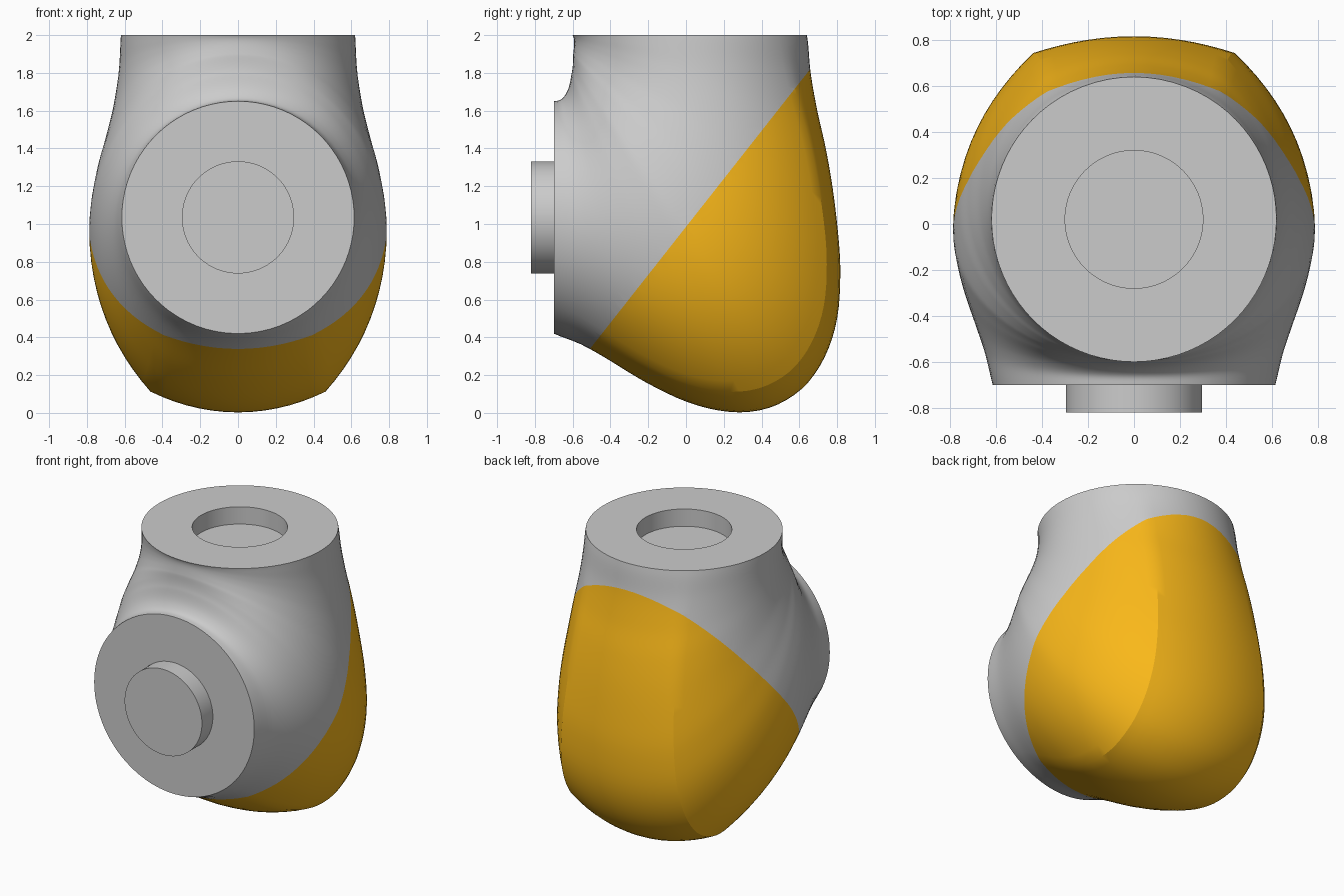
import bpy, bmesh
from math import sin, cos, asin, atan2, hypot, radians, degrees, pi
from mathutils import Vector

if "Cube" in bpy.data.objects:
    bpy.data.objects.remove(bpy.data.objects["Cube"])

PY, PZ = -0.70, 2.0      # all cross-sections fan around this line


def polar(points):
    return [(degrees(atan2(PZ - z, y - PY)), hypot(y - PY, z - PZ)) for y, z in points]


def smooth_lookup(table, a):
    """Cubic interpolation through (angle, value) pairs."""
    n = len(table)
    i = max(k for k in range(n - 1) if table[k][0] <= a + 1e-6)
    def slope(k):
        p, q = table[max(k - 1, 0)], table[min(k + 1, n - 1)]
        return (q[1] - p[1]) / (q[0] - p[0])
    (a0, v0), (a1, v1) = table[i], table[i + 1]
    d = a1 - a0
    t = min(max((a - a0) / d, 0), 1)
    return (v0 * (2*t**3 - 3*t**2 + 1) + slope(i) * d * (t**3 - 2*t**2 + t)
            + v1 * (3*t**2 - 2*t**3) + slope(i + 1) * d * (t**3 - t**2))


# Side-view outlines (y, z) and half width by fan angle
outer = polar([(.64, 2), (.66, 1.8), (.695, 1.6), (.74, 1.4), (.775, 1.2), (.80, 1.0),
               (.817, .75), (.80, .5), (.75, .33), (.67, .19), (.58, .10), (.45, .03),
               (.3, .003), (.15, .017), (0, .06), (-.2, .155), (-.4, .275), (-.55, .36), (-.7, .42)])
inner = polar([(-.6, 2), (-.597, 1.9), (-.605, 1.8), (-.63, 1.7), (-.66, 1.66), (-.7, 1.65)])
width = [(0, .62), (15.6, .633), (29, .668), (40, .72), (48, .763), (56, .787),
         (61, .778), (67.6, .745), (81, .655), (90, .615)]

# Section sample angles, with a sample exactly on each soft crease
PHI = asin(0.8)
angles = ([PHI * i / 12 for i in range(12)]
          + [PHI + (pi - 2 * PHI) * i / 14 for i in range(14)]
          + [pi - PHI + PHI * i / 12 for i in range(12)]
          + [pi + pi * i / 40 for i in range(40)])


def section(crease):
    """Unit outline: circle blended towards a shallow back band with creased edges."""
    pts = []
    for a in angles:
        c, s = cos(a), sin(a)
        if s > 0:
            t = asin(min(s, 1)) / PHI
            if t <= 1.0001:
                x, h = 1 - .4 * t * t, t - .1 * t * t
            else:
                x, h = abs(c), 1 - .1 * (c / .6) ** 2
            x = x if c > 0 else -x
            c, s = c + (x - c) * crease, s + (h - s) * crease
        pts.append((c, s))
    return pts


def ring(deg, mid, half, w, crease=0, shift=(0, 0)):
    dy, dz = cos(radians(deg)), -sin(radians(deg))
    return [(x * w, PY + shift[0] + dy * (mid + half * h), PZ + shift[1] + dz * (mid + half * h))
            for x, h in section(crease)]


# Socket in the top face, curved elbow, then spigot on the front face
rings = [ring(0, .72, .3, .3, shift=(0, -.12)), ring(0, .72, .3, .3)]
STEPS = 72
for k in range(STEPS + 1):
    deg = 90 * k / STEPS
    r0, r1 = smooth_lookup(inner, deg), smooth_lookup(outer, deg)
    rings.append(ring(deg, (r0 + r1) / 2, (r1 - r0) / 2, smooth_lookup(width, deg),
                      max(0, sin(radians(2 * deg)))))
rings += [ring(90, .965, .297, .297), ring(90, .965, .297, .297, shift=(-.12, 0))]


def elbow_part(name, keep_front, colour=None):
    bm = bmesh.new()
    loops = [[bm.verts.new(p) for p in r] for r in rings]
    n = len(angles)
    for a, b in zip(loops, loops[1:]):
        for i in range(n):
            bm.faces.new((a[i], a[(i + 1) % n], b[(i + 1) % n], b[i]))
    bm.faces.new(loops[0])
    bm.faces.new(loops[-1])
    bmesh.ops.recalc_face_normals(bm, faces=bm.faces)
    # Slanted seam between housing and cover
    bmesh.ops.bisect_plane(bm, geom=bm.verts[:] + bm.edges[:] + bm.faces[:],
                           plane_co=(0, 0, .985), plane_no=Vector((0, 1.27, -1)).normalized(),
                           clear_outer=keep_front, clear_inner=not keep_front)
    me = bpy.data.meshes.new(name)
    bm.to_mesh(me)
    bm.free()
    ob = bpy.data.objects.new(name, me)
    bpy.context.collection.objects.link(ob)
    if colour:
        mat = bpy.data.materials.new(name + "_colour")
        mat.diffuse_color = colour
        mat.use_nodes = True
        mat.node_tree.nodes["Principled BSDF"].inputs["Base Color"].default_value = mat.diffuse_color
        me.materials.append(mat)
    bpy.ops.object.select_all(action='DESELECT')
    ob.select_set(True)
    bpy.context.view_layer.objects.active = ob
    bpy.ops.object.shade_smooth_by_angle(angle=radians(24))


elbow_part("joint_housing", True)
elbow_part("rear_cover", False, (0.95, 0.48, 0.01, 1))
